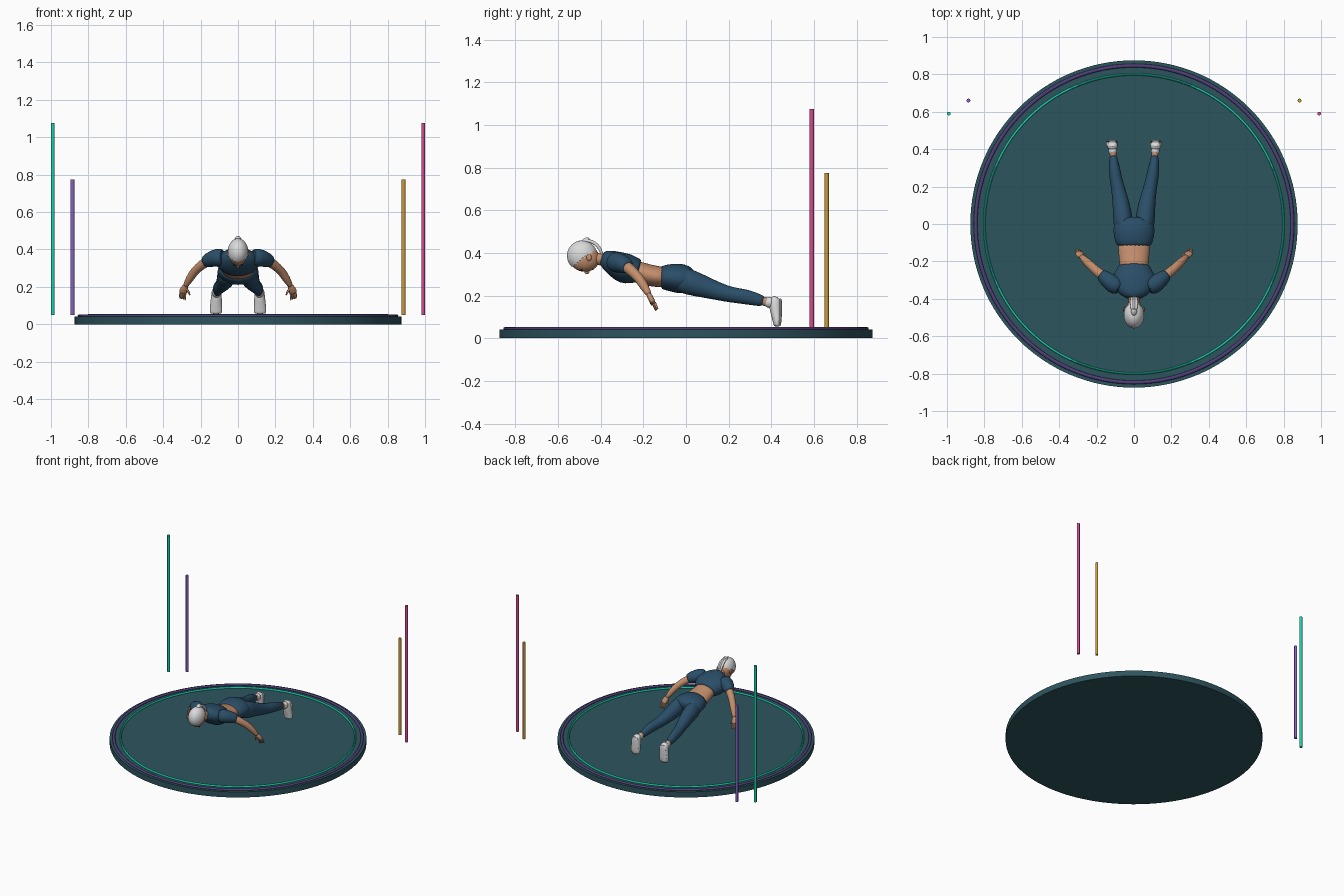
import bpy, bmesh, math
from mathutils import Vector, Matrix

cube = bpy.data.objects.get("Cube")
if cube:
    bpy.data.objects.remove(cube, do_unlink=True)


def material(name, *rgb):
    m = bpy.data.materials.new(name)
    m.use_nodes = True
    m.diffuse_color = (*rgb, 1)
    bsdf = next(n for n in m.node_tree.nodes if n.type == 'BSDF_PRINCIPLED')
    bsdf.inputs["Base Color"].default_value = (*rgb, 1)
    return m


SLATE = material("dark_slate", .027, .089, .112)
TEAL = material("teal", .01, .63, .42)
VIOLET = material("violet", .24, .12, .56)
PLUM = material("dark_plum", .08, .05, .19)
GOLD = material("gold", .6, .33, .035)
PINK = material("pink", .68, .07, .28)
NAVY = material("navy_cloth", .023, .076, .138)
SKIN = material("skin", .55, .27, .15)
WHITE = material("off_white", .7, .7, .7)
DARK = material("dark_brown", .02, .012, .01)


def finish(name, bm, mat, angle=50):
    bmesh.ops.recalc_face_normals(bm, faces=bm.faces)
    me = bpy.data.meshes.new(name)
    bm.to_mesh(me)
    bm.free()
    me.materials.append(mat)
    ob = bpy.data.objects.new(name, me)
    bpy.context.collection.objects.link(ob)
    bpy.ops.object.select_all(action='DESELECT')
    bpy.context.view_layer.objects.active = ob
    ob.select_set(True)
    bpy.ops.object.shade_smooth_by_angle(angle=math.radians(angle))
    return ob


def loft(name, mat, sections, side=1, sides=16):
    """Skin elliptical rings (x, y, z, half width, half height) along a path."""
    bm = bmesh.new()
    pts = [Vector((s[0] * side, s[1], s[2])) for s in sections]
    rings = []
    for i, s in enumerate(sections):
        t = (pts[min(i + 1, len(pts) - 1)] - pts[max(i - 1, 0)]).normalized()
        u = (Vector((1, 0, 0)) - t * t.x).normalized()
        v = t.cross(u)
        ring = []
        for k in range(sides):
            a = math.tau * k / sides
            ring.append(bm.verts.new(pts[i] + u * s[3] * math.cos(a) + v * s[-1] * math.sin(a)))
        rings.append(ring)
    for a, b in zip(rings, rings[1:]):
        for k in range(sides):
            n = (k + 1) % sides
            bm.faces.new((a[k], a[n], b[n], b[k]))
    bm.faces.new(rings[0])
    bm.faces.new(rings[-1])
    ob = finish(name, bm, mat, 60)
    ob.modifiers.new("smooth", 'SUBSURF').levels = 1
    return ob


def ball(name, mat, centre, radii, cut=None):
    """Ellipsoid, optionally opened towards a direction."""
    bm = bmesh.new()
    bmesh.ops.create_uvsphere(bm, u_segments=32, v_segments=20, radius=1)
    if cut:
        d = Vector(cut[0]).normalized()
        gone = [f for f in bm.faces if f.calc_center_median().dot(d) > cut[1]]
        bmesh.ops.delete(bm, geom=gone, context='FACES')
    bm.transform(Matrix.Translation(centre) @ Matrix.Diagonal((*radii, 1)))
    return finish(name, bm, mat)


def cylinder(name, mat, x, y, z0, z1, r, sides):
    bm = bmesh.new()
    bmesh.ops.create_cone(bm, cap_ends=True, segments=sides, radius1=r, radius2=r, depth=z1 - z0)
    bm.transform(Matrix.Translation((x, y, (z0 + z1) / 2)))
    return finish(name, bm, mat)


def ring(name, mat, radius, z, half_w, half_h):
    bpy.ops.mesh.primitive_torus_add(major_radius=radius, minor_radius=half_w,
                                     major_segments=128, minor_segments=10, location=(0, 0, z))
    ob = bpy.context.object
    ob.name = name
    ob.scale.z = half_h / half_w
    ob.data.materials.append(mat)
    bpy.ops.object.shade_smooth()


# Platform, trim rings and upright light poles
cylinder("platform", SLATE, 0, 0, 0, .042, .875, 128)
ring("outer_ring", PLUM, .847, .045, .01, .008)
ring("inner_ring", TEAL, .8, .045, .006, .009)
for name, mat, x, y, top in (("right_tall_pole", TEAL, -.99, .59, 1.075),
                             ("left_tall_pole", PINK, .99, .59, 1.075),
                             ("right_short_pole", VIOLET, -.885, .66, .775),
                             ("left_short_pole", GOLD, .885, .66, .775)):
    cylinder(name, mat, x, y, .05, top, .01, 16)

# Torso: cropped shirt, bare waist, hips
loft("shirt", NAVY, [(0, -.4, .38, .035, .03), (0, -.375, .372, .075, .045),
                     (0, -.335, .35, .12, .062), (0, -.285, .325, .12, .075),
                     (0, -.25, .322, .097, .064), (0, -.225, .316, .087, .057),
                     (0, -.22, .315, .075, .05)], sides=24)
loft("waist", SKIN, [(0, -.26, .32, .075, .052), (0, -.2, .303, .079, .051),
                     (0, -.15, .29, .084, .05), (0, -.08, .284, .09, .05)], sides=24)
loft("hips", NAVY, [(0, -.118, .285, .088, .052), (0, -.11, .285, .096, .056),
                    (0, -.07, .285, .108, .066), (0, -.02, .28, .113, .072),
                    (0, .015, .27, .1, .062), (0, .03, .265, .06, .04)], sides=24)

# Neck and head, face turned to the floor
loft("neck", SKIN, [(0, -.46, .375, .03), (0, -.42, .372, .028), (0, -.37, .37, .034)])
ball("head", SKIN, (0, -.475, .374), (.047, .07, .062))
ball("hair_cap", WHITE, (0, -.487, .387), (.055, .071, .072), ((0, .6, -.8), .22))
ball("nose", SKIN, (0, -.465, .312), (.008, .012, .011))
ball("mouth", DARK, (0, -.438, .3235), (.012, .005, .004))
loft("hair_tie", WHITE, [(0, -.49, .44, .014), (0, -.47, .459, .016), (0, -.45, .462, .014)])
for i in (-1, 0, 1):
    loft("ponytail_strand", WHITE,
         [(i * .007, -.485, .457, .006), (i * .011, -.445, .459, .009),
          (i * .013, -.413, .435, .01), (i * .012, -.396, .405, .008),
          (i * .008, -.388, .365, .003)], sides=8)

for s, label in ((1, "left_"), (-1, "right_")):
    ball(label + "ear", SKIN, (s * .053, -.455, .378), (.007, .012, .016))
    ball(label + "eye", DARK, (s * .019, -.49, .3185), (.009, .005, .005))

    # Arm: sleeve, bare arm, hand
    loft(label + "sleeve", NAVY, [(.07, -.345, .36, .045), (.11, -.325, .357, .05),
                                  (.145, -.295, .348, .043), (.174, -.273, .336, .034),
                                  (.177, -.271, .335, .026)], s)
    loft(label + "arm", SKIN, [(.14, -.295, .348, .028), (.18, -.268, .328, .027),
                               (.215, -.238, .3, .024), (.237, -.216, .276, .023),
                               (.258, -.197, .245, .022), (.277, -.178, .212, .015),
                               (.281, -.174, .204, .014)], s)
    loft(label + "palm", SKIN, [(.278, -.178, .212, .012), (.286, -.168, .193, .021, .014),
                                (.294, -.157, .172, .023, .013), (.297, -.153, .164, .018, .01)], s)
    for i in range(4):
        x = .281 + i * .009
        loft(label + "finger", SKIN, [(x, -.16 + i * .004, .173, .0065),
                                      (x + .002, -.148 + i * .003, .148, .006),
                                      (x + .001, -.14 + i * .003, .127 + i * .003, .004)], s, 8)
    loft(label + "thumb", SKIN, [(.278, -.174, .193, .008), (.264, -.166, .174, .007),
                                 (.256, -.16, .152, .004)], s, 8)

    # Leg: trousers, ankle, sock, shoe standing on its toe
    loft(label + "trouser_leg", NAVY,
         [(.052, -.05, .282, .045, .055), (.058, .01, .266, .056, .065),
          (.067, .1, .236, .047, .049), (.085, .19, .208, .037, .038),
          (.097, .24, .2, .034, .036), (.104, .29, .193, .032, .036),
          (.11, .345, .178, .023, .028), (.111, .365, .173, .021, .025)], s)
    loft(label + "ankle", SKIN, [(.11, .35, .177, .018, .021), (.113, .38, .17, .019, .022),
                                 (.114, .41, .165, .02, .023)], s)
    loft(label + "sock", WHITE, [(.112, .372, .173, .02, .023), (.114, .385, .169, .023, .026),
                                 (.115, .415, .164, .024, .028)], s)
    loft(label + "shoe", WHITE, [(.115, .428, .193, .016, .014), (.115, .42, .184, .026, .028),
                                 (.115, .418, .155, .029, .031), (.117, .423, .115, .031, .025),
                                 (.118, .428, .08, .035, .021), (.118, .428, .062, .033, .018),
                                 (.118, .428, .055, .026, .013)], s)
    loft(label + "sole", WHITE, [(.115, .442, .188, .018, .006), (.115, .444, .17, .028, .007),
                                 (.117, .443, .12, .027, .007), (.118, .441, .08, .035, .008),
                                 (.118, .436, .056, .026, .007)], s)
